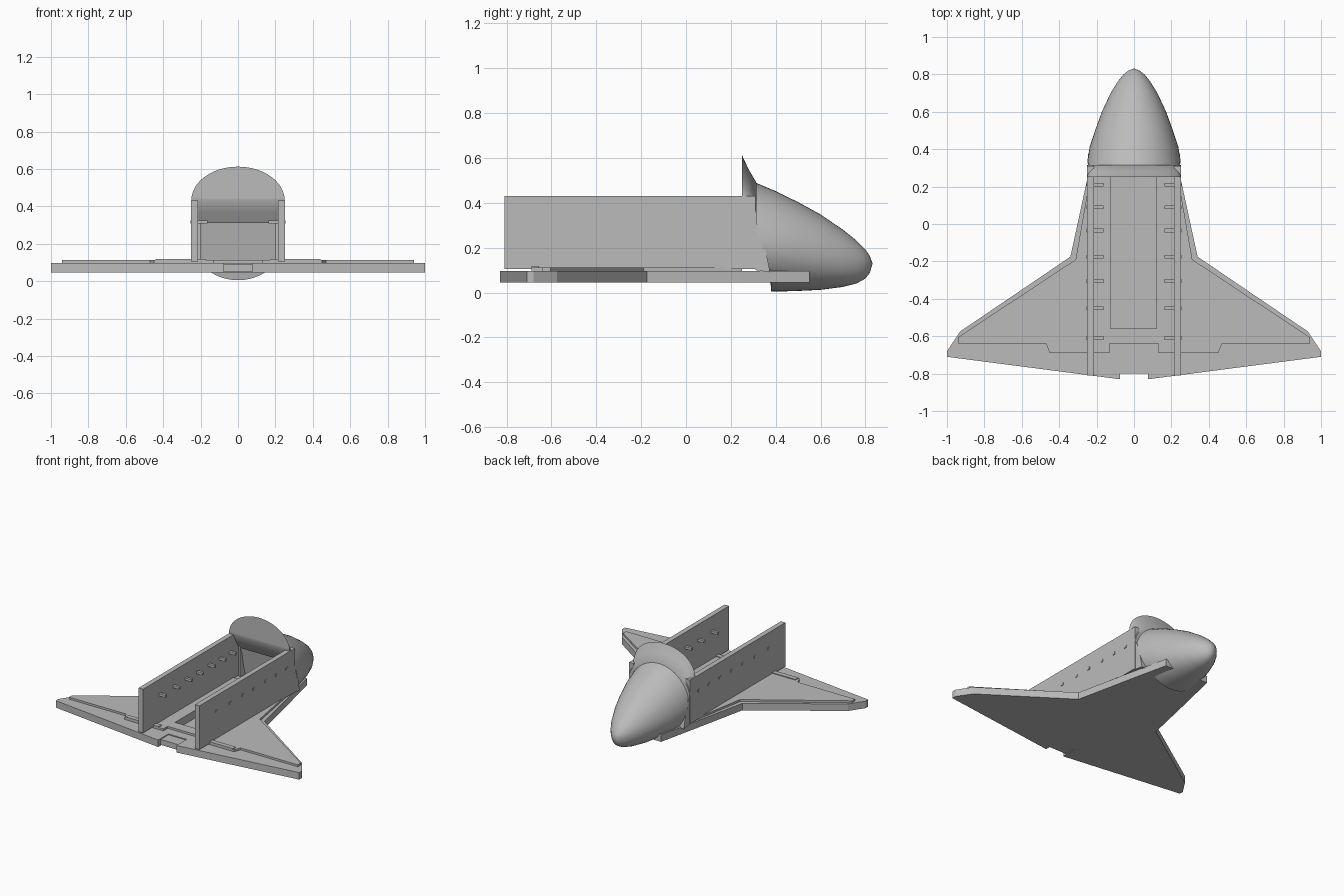
import bpy, bmesh, math

cube = bpy.data.objects.get("Cube")
if cube:
    bpy.data.objects.remove(cube)

GREY = (0.5, 0.5, 0.5, 1)
grey = bpy.data.materials.new("plain grey")
grey.use_nodes = True
grey.diffuse_color = GREY
grey.node_tree.nodes["Principled BSDF"].inputs["Base Color"].default_value = GREY


def finish(name, bm, smooth=None):
    bmesh.ops.recalc_face_normals(bm, faces=bm.faces)
    mesh = bpy.data.meshes.new(name)
    bm.to_mesh(mesh)
    bm.free()
    mesh.materials.append(grey)
    ob = bpy.data.objects.new(name, mesh)
    bpy.context.collection.objects.link(ob)
    if smooth:
        bpy.ops.object.select_all(action='DESELECT')
        ob.select_set(True)
        bpy.context.view_layer.objects.active = ob
        bpy.ops.object.shade_smooth_by_angle(angle=math.radians(smooth))
    return ob


def box(name, x, y, z):
    bm = bmesh.new()
    bmesh.ops.create_cube(bm, size=1)
    for v in bm.verts:
        v.co = [lo + (c + 0.5) * (hi - lo) for c, (lo, hi) in zip(v.co, (x, y, z))]
    return finish(name, bm)


def plate(name, half, z0, z1):
    """Symmetric flat plate from the outline of its +x half, nose to tail."""
    outline = half + [(-x, y) for x, y in reversed(half)]
    bm = bmesh.new()
    face = bm.faces.new([bm.verts.new((x, y, z0)) for x, y in outline])
    top = bmesh.ops.extrude_face_region(bm, geom=[face])["geom"]
    for v in top:
        if isinstance(v, bmesh.types.BMVert):
            v.co.z = z1
    return finish(name, bm)


def loft(name, rings, tip=None, smooth=40):
    """Skin closed rings of points, with an end cap or a pointed tip."""
    bm = bmesh.new()
    loops = [[bm.verts.new(p) for p in ring] for ring in rings]
    n = len(loops[0])
    for a, b in zip(loops, loops[1:]):
        for i in range(n):
            j = (i + 1) % n
            bm.faces.new((a[i], a[j], b[j], b[i]))
    bm.faces.new(loops[0])
    if tip:
        end = bm.verts.new(tip)
        for i in range(n):
            bm.faces.new((loops[-1][i], loops[-1][(i + 1) % n], end))
    else:
        bm.faces.new(loops[-1])
    return finish(name, bm, smooth)


def cut(ob, cutter):
    cutter.hide_render = True
    mod = ob.modifiers.new("recess", 'BOOLEAN')
    mod.operation = 'DIFFERENCE'
    mod.solver = 'EXACT'
    mod.object = cutter
    bpy.context.view_layer.objects.active = ob
    bpy.ops.object.modifier_apply(modifier=mod.name)


# Delta wing with stepped trailing edge
wing = plate("delta_wing", [
    (0.18, 0.55), (0.25, 0.24), (0.34, -0.175), (0.93, -0.575),
    (1.0, -0.68), (1.0, -0.71), (0.075, -0.83), (0.075, -0.71)], 0.045, 0.097)
deck = plate("raised_deck", [
    (0.235, 0.25), (0.312, -0.19), (0.94, -0.605), (0.94, -0.64), (0.47, -0.64),
    (0.45, -0.69), (0.13, -0.69), (0.13, -0.64)], 0.097, 0.112)
box("tail_flap", (-0.075, 0.075), (-0.8, -0.71), (0.05, 0.09))

# Long recess in the bay floor
recess = box("recess_cutter", (-0.125, 0.12), (-0.56, 0.27), (0.055, 0.2))
cut(wing, recess)
cut(deck, recess)
bpy.data.objects.remove(recess)

# Bay walls with a row of pegs through each
for side, s in (("left", 1), ("right", -1)):
    def span(a, b):
        return tuple(sorted((s * a, s * b)))
    box(side + "_bay_wall", span(0.213, 0.25), (-0.81, 0.31), (0.105, 0.43))
    for y in (0.21, 0.09, -0.035, -0.175, -0.305, -0.45, -0.61):
        box(side + "_peg", span(0.163, 0.255), (y - 0.01, y + 0.01), (0.307, 0.325))
    # Hinge strip at the trailing edge
    box(side + "_hinge_strip", span(0.17, 0.44), (-0.69, -0.655), (0.1, 0.118))

# Rounded nose: y, half width, bottom, middle, top
STATIONS = [
    (0.31, 0.25, 0.005, 0.23, 0.49), (0.40, 0.237, 0.005, 0.21, 0.452),
    (0.50, 0.208, 0.007, 0.19, 0.403), (0.60, 0.172, 0.012, 0.17, 0.348),
    (0.70, 0.125, 0.025, 0.15, 0.28), (0.76, 0.088, 0.04, 0.14, 0.232),
    (0.80, 0.056, 0.062, 0.135, 0.192), (0.82, 0.03, 0.088, 0.132, 0.162)]


def nose_ring(y, w, low, mid, top, n=48):
    ring = []
    for i in range(n):
        a = math.tau * i / n
        z = mid + math.sin(a) * ((top - mid) if math.sin(a) > 0 else (mid - low))
        # The rear edge slants forward towards the belly
        lean = 0.07 * min(1, max(0, (0.31 - z) / 0.23)) if y < 0.35 else 0
        if y == 0.40:
            lean = 0.03 * min(1, max(0, (0.31 - z) / 0.23))
        ring.append((w * math.cos(a), y + lean, z))
    return ring


loft("nose", [nose_ring(*s) for s in STATIONS], tip=(0, 0.832, 0.13))


# Flared collar rising behind the nose
def arch(y, w, base, height, n=32):
    return [(w * math.cos(math.pi * i / n), y, base + height * math.sin(math.pi * i / n))
            for i in range(n + 1)]


loft("collar", [arch(0.25, 0.25, 0.43, 0.182), arch(0.28, 0.25, 0.37, 0.178),
                arch(0.315, 0.25, 0.31, 0.178)])

# Side cheeks joining collar and wing
for side, s in (("left", 1), ("right", -1)):
    bm = bmesh.new()
    pts = [(0.31, 0.32), (0.345, 0.24), (0.375, 0.09), (0.31, 0.1)]
    inner, outer = [[bm.verts.new((s * x, y, z)) for y, z in pts] for x in (0.2, 0.245)]
    bm.faces.new(inner)
    bm.faces.new(outer)
    for i in range(4):
        j = (i + 1) % 4
        bm.faces.new((inner[i], inner[j], outer[j], outer[i]))
    finish(side + "_cheek", bm)
